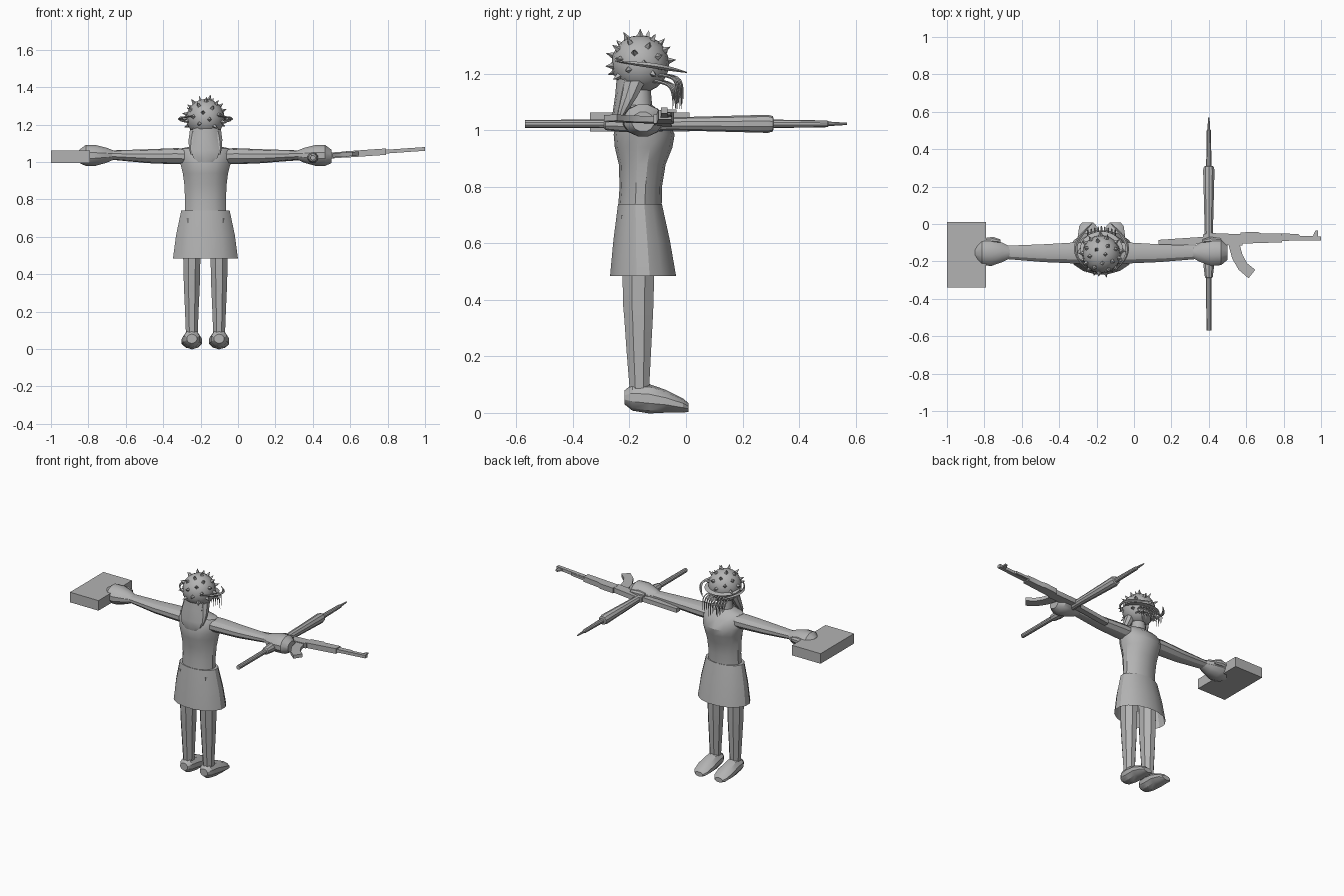
import bpy, bmesh, math
from mathutils import Vector

CX = -0.174            # centre line of the figure
HEAD = Vector((CX, -0.162, 1.235))

grey = bpy.data.materials.new("plain grey")
grey.diffuse_color = (0.45, 0.45, 0.45, 1)


def finish(name, bm):
    bmesh.ops.recalc_face_normals(bm, faces=bm.faces[:])
    me = bpy.data.meshes.new(name)
    bm.to_mesh(me)
    bm.free()
    me.materials.append(grey)
    ob = bpy.data.objects.new(name, me)
    bpy.context.collection.objects.link(ob)
    return ob


def loft(name, axis, rings, n=12, caps=(True, True)):
    """Skin ellipses (position, centre1, centre2, radius1, radius2) along an axis."""
    bm = bmesh.new()
    loops = []
    for t, c1, c2, r1, r2 in rings:
        loop = []
        for i in range(n):
            a = 2 * math.pi * (i + 0.5) / n
            u, v = c1 + r1 * math.cos(a), c2 + r2 * math.sin(a)
            co = {'x': (t, u, v), 'y': (u, t, v), 'z': (u, v, t)}[axis]
            loop.append(bm.verts.new(co))
        loops.append(loop)
    for a, b in zip(loops, loops[1:]):
        for i in range(n):
            bm.faces.new((a[i], a[(i + 1) % n], b[(i + 1) % n], b[i]))
    for loop, cap in zip((loops[0], loops[-1]), caps):
        if cap:
            bm.faces.new(loop)
    return finish(name, bm)


def plate(name, outline, thick):
    """Rifle part: outline in x-y, thickness in z, rising gently to the muzzle."""
    bm = bmesh.new()
    lay = [[bm.verts.new((x, y, 1.035 + 0.07 * (x - 0.5) + s * thick / 2)) for x, y in outline]
           for s in (-1, 1)]
    bm.faces.new(lay[0])
    bm.faces.new(lay[1])
    n = len(outline)
    for i in range(n):
        j = (i + 1) % n
        bm.faces.new((lay[0][i], lay[0][j], lay[1][j], lay[1][i]))
    return finish(name, bm)


def tube(name, pts, radii):
    """Tapered strand along a smooth path."""
    cu = bpy.data.curves.new(name, 'CURVE')
    cu.dimensions = '3D'
    cu.bevel_depth = 1.0
    cu.bevel_resolution = 0
    cu.resolution_u = 3
    cu.use_fill_caps = True
    sp = cu.splines.new('NURBS')
    sp.points.add(len(pts) - 1)
    for p, co, r in zip(sp.points, pts, radii):
        p.co = (*co, 1)
        p.radius = r
    sp.use_endpoint_u = True
    sp.order_u = 3
    cu.materials.append(grey)
    ob = bpy.data.objects.new(name, cu)
    bpy.context.collection.objects.link(ob)


# torso and neck
loft("torso", 'z', [
    (0.73, CX, -0.163, 0.113, 0.077), (0.80, CX, -0.160, 0.112, 0.075),
    (0.88, CX, -0.155, 0.116, 0.083), (0.94, CX, -0.150, 0.124, 0.102),
    (0.985, CX, -0.148, 0.136, 0.108), (1.04, CX, -0.155, 0.143, 0.090),
    (1.073, CX, -0.162, 0.130, 0.062), (1.09, CX, -0.165, 0.050, 0.045),
    (1.17, CX, -0.165, 0.038, 0.038)], 14)

# skirt, open at the hem
loft("skirt", 'z', [
    (0.485, CX, -0.152, 0.177, 0.119), (0.61, CX, -0.157, 0.160, 0.102),
    (0.74, CX, -0.163, 0.132, 0.079)], 16, (False, True))

for side, label in ((-1, "left"), (1, "right")):
    # leg and shoe
    lx = CX + side * 0.073
    loft(label + "_leg", 'z', [
        (0.08, lx, -0.165, 0.034, 0.037), (0.22, lx, -0.167, 0.040, 0.047),
        (0.34, lx, -0.168, 0.046, 0.055), (0.38, lx, -0.169, 0.047, 0.058),
        (0.70, lx, -0.168, 0.055, 0.066)], 8)
    loft(label + "_shoe", 'y', [
        (-0.217, lx, 0.055, 0.028, 0.025), (-0.190, lx, 0.055, 0.045, 0.047),
        (-0.130, lx, 0.050, 0.050, 0.052), (-0.070, lx, 0.041, 0.057, 0.040),
        (-0.010, lx, 0.026, 0.048, 0.025), (0.009, lx, 0.019, 0.030, 0.015)], 10)
    # arm and fist
    loft(label + "_arm", 'x', [
        (CX + side * 0.09, -0.155, 1.030, 0.058, 0.042),
        (CX + side * 0.16, -0.155, 1.031, 0.058, 0.043),
        (CX + side * 0.31, -0.156, 1.031, 0.050, 0.037),
        (CX + side * 0.50, -0.152, 1.037, 0.038, 0.025)], 10)
    loft(label + "_fist", 'x', [
        (CX + side * 0.488, -0.152, 1.037, 0.032, 0.024),
        (CX + side * 0.530, -0.152, 1.036, 0.054, 0.042),
        (CX + side * 0.590, -0.152, 1.035, 0.075, 0.058),
        (CX + side * 0.640, -0.152, 1.035, 0.070, 0.058),
        (CX + side * 0.675, -0.152, 1.030, 0.040, 0.036)], 12)
    loft(label + "_thumb", 'x', [
        (CX + side * 0.54, -0.092, 1.045, 0.010, 0.014),
        (CX + side * 0.58, -0.085, 1.048, 0.018, 0.022),
        (CX + side * 0.64, -0.090, 1.045, 0.014, 0.016)], 8)
    # curved tusk sweeping forward past the cheek
    tube(label + "_tusk",
         [(CX + side * x, y, z) for x, y, z in
          ((0.07, -0.25, 1.246), (0.125, -0.20, 1.238), (0.145, -0.12, 1.230),
           (0.105, -0.05, 1.217), (0.05, 0.003, 1.205))],
         (0.002, 0.006, 0.010, 0.008, 0.002))
    # side lock of hair
    loft(label + "_hair_lock", 'z', [
        (1.175, CX + side * 0.055, -0.180, 0.030, 0.040),
        (1.12, CX + side * 0.066, -0.200, 0.026, 0.030),
        (1.075, CX + side * 0.074, -0.220, 0.016, 0.020),
        (1.04, CX + side * 0.074, -0.235, 0.006, 0.008)], 8)

# hair falling down the back
loft("back_hair", 'z', [
    (1.19, CX, -0.200, 0.070, 0.045), (1.13, CX, -0.218, 0.068, 0.032),
    (1.06, CX, -0.234, 0.078, 0.026), (1.025, CX, -0.242, 0.070, 0.018),
    (1.0, CX, -0.245, 0.040, 0.010)], 10)

# head
bm = bmesh.new()
bmesh.ops.create_uvsphere(bm, u_segments=16, v_segments=10, radius=0.102)
bmesh.ops.translate(bm, verts=bm.verts, vec=HEAD)
finish("head", bm)

# spikes spread evenly over the head
bm = bmesh.new()
N = 44
for i in range(N):
    z = 1 - 2 * (i + 0.5) / N
    a = i * 2.39996
    r = math.sqrt(1 - z * z)
    d = Vector((r * math.cos(a), r * math.sin(a), z))
    if z < -0.45 or (d.y > 0.6 and z < 0.1):
        continue
    new = bmesh.ops.create_cone(bm, cap_ends=True, segments=4, radius1=0.015,
                                radius2=0.0005, depth=0.034)["verts"]
    bmesh.ops.rotate(bm, verts=new, matrix=d.to_track_quat('Z', 'Y').to_matrix())
    bmesh.ops.translate(bm, verts=new, vec=HEAD + d * 0.110)
finish("head_spikes", bm)

# brow plate across the face
brow = loft("brow_plate", 'z', [
    (-0.007, 0, 0, 0.085, 0.075), (0.0, 0, 0, 0.115, 0.098), (0.007, 0, 0, 0.085, 0.075)], 16)
brow.location = (CX, -0.135, 1.228)
brow.rotation_euler = (-0.14, 0, 0)

# beard strands curling out from the face
for row in range(2):
    for i in range(9):
        u = (i - 4) / 4
        x, k = CX + 0.06 * u, 0.02 * abs(u) + 0.015 * row
        tube("beard_strand",
             [(x, -0.085 - k, 1.195 - 0.02 * row), (x + 0.01 * u, -0.035 - k, 1.195 - 0.025 * row),
              (x + 0.015 * u, -0.008 - k, 1.16 - 0.025 * row),
              (x + 0.01 * u, -0.012 - k, 1.115 - 0.02 * (i % 3))],
             (0.006, 0.005, 0.004, 0.001))

# flat box in the left hand
bm = bmesh.new()
bmesh.ops.create_cube(bm, size=1)
bmesh.ops.scale(bm, verts=bm.verts, vec=(0.21, 0.352, 0.067))
bmesh.ops.translate(bm, verts=bm.verts, vec=(-0.895, -0.164, 1.029))
finish("box", bm)

# staff across the right hand
loft("staff", 'y', [(y, 0.4, 1.023, r, r) for y, r in (
    (-0.57, 0.014), (-0.29, 0.015), (-0.285, 0.022), (-0.23, 0.029), (-0.05, 0.023),
    (0.29, 0.032), (0.308, 0.027), (0.31, 0.015), (0.50, 0.012), (0.505, 0.008),
    (0.57, 0.004))], 10)

# rifle
plate("rifle_stock", [(0.13, -0.085), (0.13, -0.122), (0.38, -0.105), (0.38, -0.068)], 0.028)
plate("rifle_receiver", [(0.37, -0.055), (0.40, -0.048), (0.58, -0.055), (0.58, -0.115),
                         (0.37, -0.108)], 0.032)
plate("rifle_handguard", [(0.57, -0.045), (0.66, -0.042), (0.68, -0.050), (0.79, -0.052),
                          (0.79, -0.098), (0.57, -0.105)], 0.034)
plate("rifle_barrel", [(0.78, -0.062), (1.0, -0.066), (1.0, -0.088), (0.78, -0.090)], 0.020)
plate("rifle_gas_tube", [(0.78, -0.050), (0.88, -0.054), (0.89, -0.066), (0.78, -0.064)], 0.016)
plate("rifle_front_sight", [(0.955, -0.068), (0.970, -0.034), (0.985, -0.034), (0.985, -0.068)], 0.010)
plate("rifle_grip", [(0.42, -0.10), (0.46, -0.10), (0.44, -0.19), (0.40, -0.19)], 0.025)
plate("rifle_magazine", [(0.505, -0.11), (0.565, -0.11), (0.580, -0.165), (0.605, -0.21),
                         (0.648, -0.245), (0.612, -0.29), (0.56, -0.245), (0.525, -0.185)], 0.022)

# turn strands into meshes, then smooth while keeping hard edges
bpy.ops.object.select_all(action='DESELECT')
strands = [o for o in bpy.data.objects if o.type == 'CURVE']
for o in strands:
    o.select_set(True)
bpy.context.view_layer.objects.active = strands[0]
bpy.ops.object.convert(target='MESH')
bpy.ops.object.select_all(action='SELECT')
bpy.ops.object.shade_smooth_by_angle(angle=math.radians(30))
